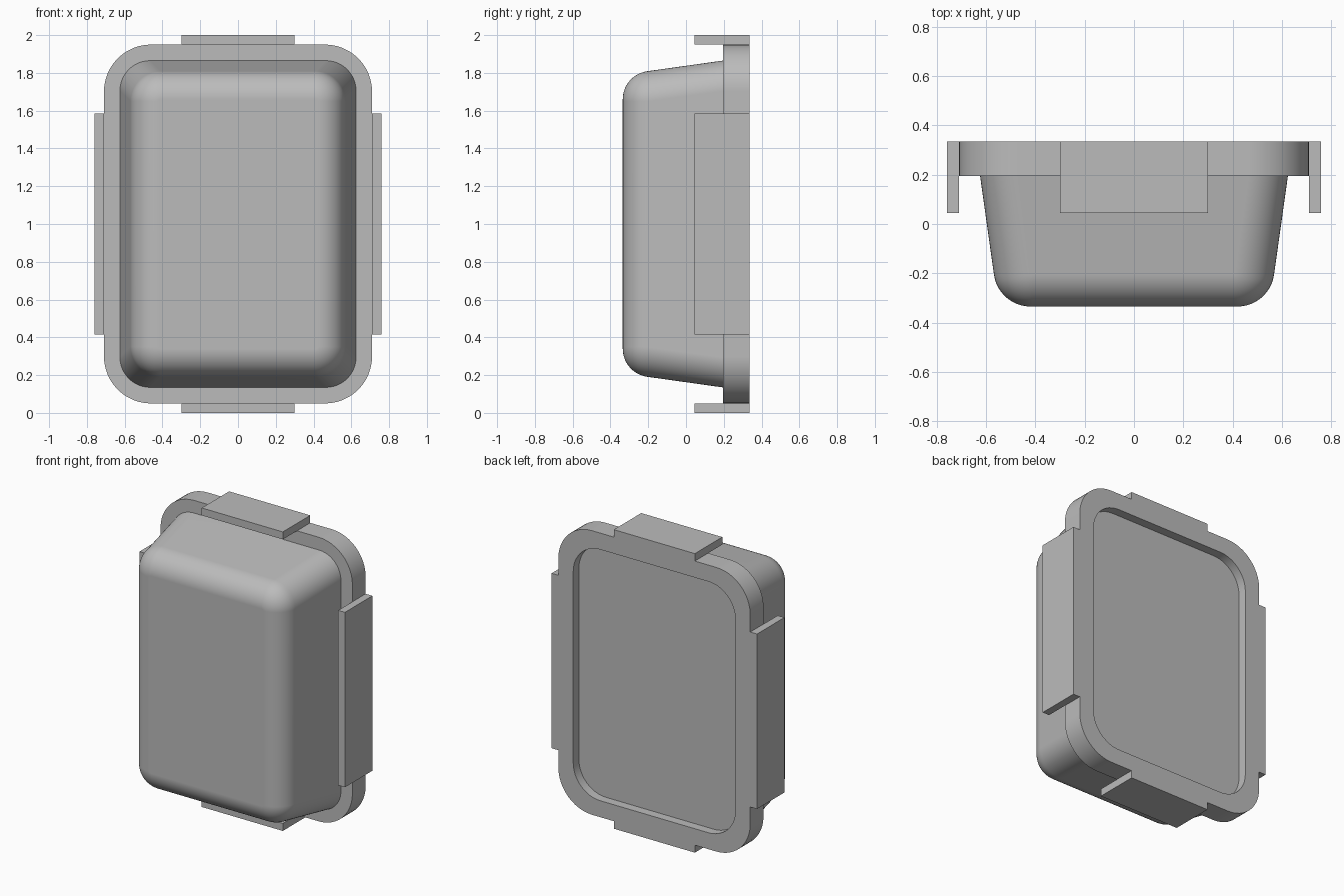
import bpy
import bmesh
import math

cube = bpy.data.objects.get("Cube")
if cube:
    bpy.data.objects.remove(cube, do_unlink=True)

MID_Z = 1.0
BACK, RIM, FRONT = 0.335, 0.195, -0.335   # depth of lid back, lid front, tub base
LID_W, LID_H = 0.71, 0.95                 # half sizes of the lid

grey = bpy.data.materials.new("plain grey")
grey.use_nodes = True
colour = (0.5, 0.5, 0.5, 1)
grey.diffuse_color = colour
grey.node_tree.nodes["Principled BSDF"].inputs["Base Color"].default_value = colour


def finish(name, bm):
    bmesh.ops.recalc_face_normals(bm, faces=bm.faces)
    mesh = bpy.data.meshes.new(name)
    bm.to_mesh(mesh)
    bm.free()
    mesh.materials.append(grey)
    obj = bpy.data.objects.new(name, mesh)
    bpy.context.collection.objects.link(obj)
    return obj


def rounded_ring(bm, half_w, half_h, radius, y, steps=12):
    """Rounded rectangle of vertices facing along y."""
    ring = []
    for quarter, (sx, sz) in enumerate([(1, 1), (-1, 1), (-1, -1), (1, -1)]):
        for i in range(steps + 1):
            a = (quarter + i / steps) * math.pi / 2
            x = sx * (half_w - radius) + radius * math.cos(a)
            z = sz * (half_h - radius) + radius * math.sin(a)
            ring.append(bm.verts.new((x, y, MID_Z + z)))
    return ring


def loft(name, sections):
    """Skin rounded rectangles in order and cap both ends."""
    bm = bmesh.new()
    rings = [rounded_ring(bm, *s) for s in sections]
    for a, b in zip(rings, rings[1:]):
        for i in range(len(a)):
            j = (i + 1) % len(a)
            bm.faces.new((a[i], a[j], b[j], b[i]))
    bm.faces.new(rings[0])
    bm.faces.new(rings[-1])
    obj = finish(name, bm)
    bpy.ops.object.select_all(action="DESELECT")
    obj.select_set(True)
    bpy.context.view_layer.objects.active = obj
    bpy.ops.object.shade_smooth_by_angle(angle=math.radians(30))
    weighted = obj.modifiers.new("Flat caps", "WEIGHTED_NORMAL")
    weighted.keep_sharp = True
    return obj


def box(name, centre, size):
    bm = bmesh.new()
    bmesh.ops.create_cube(bm, size=1)
    for v in bm.verts:
        v.co = [c + s * p for c, s, p in zip(centre, size, v.co)]
    return finish(name, bm)


# Tapered tub with a rounded base edge
draft = math.radians(8)
fillet = 0.15
fillet_y = FRONT + fillet * (1 - math.sin(draft))
inset = (RIM - fillet_y) * math.tan(draft)
tub = [(0.625, 0.865, 0.16, RIM)]
for i in range(13):
    a = draft + (math.pi / 2 - draft) * i / 12
    shrink = inset + fillet * (math.cos(draft) - math.cos(a))
    y = FRONT + fillet * (1 - math.sin(a))
    corner = 0.01 + fillet * math.cos(a)
    tub.append((0.625 - shrink, 0.865 - shrink, corner, y))
loft("tub", tub)

# Lid with a raised rim around a sunken panel
rim, depth = 0.11, 0.06
loft("lid", [
    (LID_W, LID_H, 0.25, RIM),
    (LID_W, LID_H, 0.25, BACK),
    (LID_W - rim, LID_H - rim, 0.2, BACK),
    (LID_W - rim, LID_H - rim, 0.2, BACK - depth),
])

# Locking flaps on the four sides
flap_y, flap_depth, thick = 0.19, 0.29, 0.05
for side, sign in (("left", 1), ("right", -1)):
    box(side + "_flap", (sign * (LID_W + thick / 2), flap_y, MID_Z),
        (thick, flap_depth, 1.17))
for side, sign in (("top", 1), ("bottom", -1)):
    box(side + "_flap", (0, flap_y, MID_Z + sign * (LID_H + thick / 2)),
        (0.6, flap_depth, thick))
